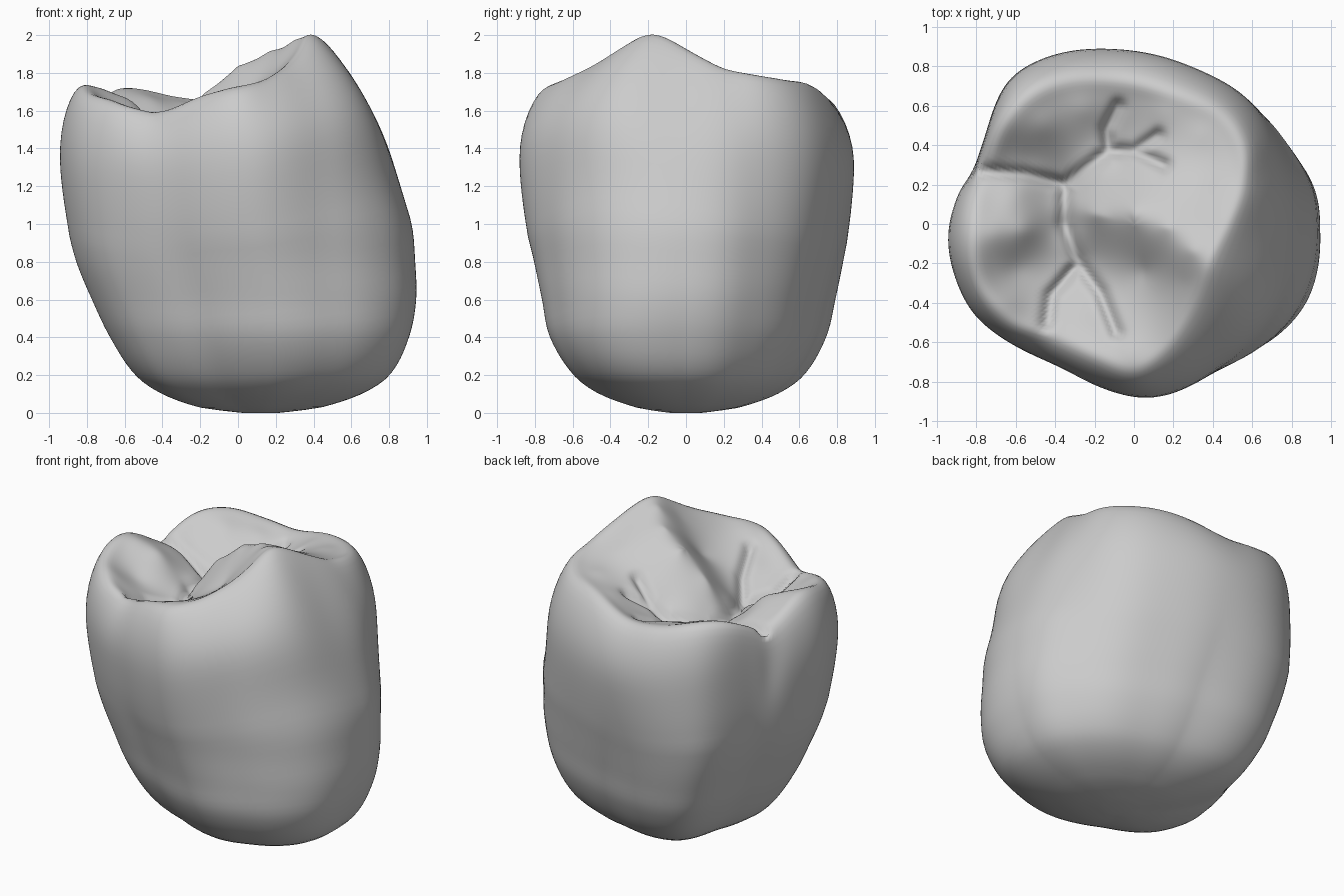
import bpy, bmesh
from math import atan2, cos, sin, pi, exp, hypot, radians
from mathutils import Vector

cube = bpy.data.objects.get("Cube")
if cube:
    bpy.data.objects.remove(cube, do_unlink=True)

SEGMENTS, WALL_RINGS, TOP_RINGS = 216, 40, 40

# Widest outline seen from above
OUTLINE = [(.94, -.05), (.91, .22), (.81, .4), (.61, .64), (.33, .79), (0, .885), (-.2, .895),
           (-.43, .855), (-.64, .73), (-.72, .56), (-.785, .355), (-.885, .18), (-.95, -.06),
           (-.91, -.28), (-.82, -.46), (-.63, -.61), (-.38, -.73), (-.17, -.835), (.08, -.89),
           (.28, -.83), (.44, -.735), (.64, -.61), (.84, -.39)]

# Crest that runs around the biting surface
RIM = [(.58, .2, 1.83), (.58, .41, 1.8), (.47, .58, 1.77), (.17, .71, 1.74), (-.1, .77, 1.67),
       (-.35, .77, 1.69), (-.55, .69, 1.74), (-.7, .53, 1.73), (-.76, .37, 1.66),
       (-.8, .27, 1.58), (-.84, .13, 1.68), (-.86, -.08, 1.76), (-.81, -.33, 1.71),
       (-.63, -.53, 1.65), (-.43, -.59, 1.61), (-.2, -.7, 1.7), (0, -.78, 1.73),
       (.16, -.67, 1.78), (.29, -.48, 1.87), (.4, -.22, 2.02), (.51, 0, 1.93)]

# Cusp slopes, inner shoulders and valley floors inside the crest
INNER = [(-.35, .2, 1.45), (-.35, 0, 1.46), (-.28, -.2, 1.46), (-.08, .38, 1.54),
         (.3, -.14, 1.98), (.17, -.02, 1.92), (0, .05, 1.85), (-.2, .05, 1.69), (.33, .2, 1.82),
         (.12, .25, 1.73), (.05, -.24, 1.68), (.25, -.3, 1.86), (0, -.5, 1.68),
         (-.2, -.45, 1.6), (-.02, -.66, 1.73), (-.56, -.03, 1.67), (-.72, -.05, 1.73),
         (-.6, .15, 1.62), (-.6, -.23, 1.56), (-.64, -.4, 1.65), (-.46, .5, 1.67),
         (-.6, .5, 1.7), (-.28, .4, 1.55), (-.25, .58, 1.64), (-.55, .32, 1.55),
         (.15, .56, 1.71), (.34, .45, 1.76), (-.12, .52, 1.57)]

# Fissures as paths over the biting surface
FISSURES = [
    [(-.8, .27), (-.55, .25), (-.35, .2), (-.13, .37), (0, .37), (.15, .3)],
    [(-.35, .2), (-.35, 0), (-.28, -.2), (-.17, -.35), (-.09, -.55)],
    [(-.3, -.22), (-.42, -.36), (-.44, -.5)],
    [(-.13, .37), (-.14, .48), (-.08, .6)],
    [(0, .37), (.12, .45)],
]

# Wall width by height, as a share of the outline, for left, back, right and front
HEIGHTS = [0, .01, .03, .1, .2, .4, .6, .8, 1, 1.3]
SHARES = [[.1, .2, .345, .56, .71, .84, .915, .953, .965, .88],
          [.09, .18, .31, .51, .65, .78, .84, .9, .955, 1],
          [.1, .2, .345, .555, .71, .83, .9, .945, .965, 1],
          [.09, .18, .3, .51, .66, .8, .85, .9, .955, 1]]
# Sideways drift of the wall's centre, and fullness of two opposite corners
DRIFT = [.12, .12, .12, .125, .13, .11, .08, .04, .01, 0]
CORNER = [0, .04, .08, .12, .14, .13, .11, .08, .05, 0]
BULGE = [1.35, 2.7, 3.2, 3.2]


def spline(xs, ys, x):
    """Smooth curve through the given samples."""
    i = max(k for k in range(len(xs) - 1) if xs[k] <= x or k == 0)
    h = xs[i + 1] - xs[i]
    t = (x - xs[i]) / h

    def slope(k):
        a, b = max(k - 1, 0), min(k + 1, len(xs) - 1)
        return h * (ys[b] - ys[a]) / (xs[b] - xs[a])
    return (ys[i] * (1 + 2 * t) * (1 - t) ** 2 + slope(i) * t * (1 - t) ** 2
            + ys[i + 1] * t * t * (3 - 2 * t) + slope(i + 1) * t * t * (t - 1))


def around(points, value):
    """Turn outline points into a smooth periodic function of the angle."""
    base = sorted((atan2(p[1], p[0]) % (2 * pi), value(p)) for p in points)
    loop = [(a + turn * 2 * pi, v) for turn in (-1, 0, 1) for a, v in base]
    xs, ys = zip(*loop)
    return lambda angle: spline(xs, ys, angle % (2 * pi))


def by_side(values, angle):
    """Blend four side values by direction, with a narrow lobe on the left."""
    x, y = cos(angle), sin(angle)
    w = x ** 4 if x > 0 else x ** 2
    return values[0 if x > 0 else 2] * w + values[1 if y > 0 else 3] * (1 - w)


def solve(rows):
    """Solve a small linear system by elimination."""
    n = len(rows)
    for c in range(n):
        p = max(range(c, n), key=lambda r: abs(rows[r][c]))
        rows[c], rows[p] = rows[p], rows[c]
        for r in range(n):
            if r != c:
                f = rows[r][c] / rows[c][c]
                rows[r] = [a - f * b for a, b in zip(rows[r], rows[c])]
    return [rows[i][n] / rows[i][i] for i in range(n)]


def radius(p):
    return hypot(p[0], p[1])


raw_outline = around(OUTLINE, radius)
rim_radius = around(RIM, radius)
rim_height = around(RIM, lambda p: p[2])

controls = RIM + INNER
weights = solve([[hypot(p[0] - q[0], p[1] - q[1]) for q in controls] + [p[2]] for p in controls])


def outline(angle):
    """Outline radius with small kinks averaged away."""
    return sum(raw_outline(angle + step * .07) for step in (-1, 0, 1)) / 3


def fissure_depth(x, y):
    spot, nearest = Vector((x, y)), 1
    for path in FISSURES:
        for a, b in zip(path, path[1:]):
            a, b = Vector(a), Vector(b)
            t = min(1, max(0, (spot - a).dot(b - a) / (b - a).length_squared))
            nearest = min(nearest, (spot - a.lerp(b, t)).length)
    return .05 * exp(-(nearest / .032) ** 2)


def surface(x, y):
    return sum(w * hypot(x - p[0], y - p[1]) for w, p in zip(weights, controls))


def wall_point(angle, t):
    """Point on the outer wall, t running from base to crest."""
    top = rim_height(angle)
    z = top * t ** 1.6
    wide, drift = outline(angle), 0
    if z < HEIGHTS[-1]:
        r = wide * by_side([spline(HEIGHTS, s, z) for s in SHARES], angle)
        r *= 1 + spline(HEIGHTS, CORNER, z) * max(0, -sin(2 * angle)) ** 1.5
        drift = spline(HEIGHTS, DRIFT, z)
    else:
        u = (z - HEIGHTS[-1]) / (top - HEIGHTS[-1])
        start = wide * by_side([s[-1] for s in SHARES], angle)
        r = start + (rim_radius(angle) - start) * u ** by_side(BULGE, angle)
    # Side notch where the fissure runs over the crest
    fade = min(1, max(0, (z - 1.15) / .3)) * (1 - t ** 12)
    r -= .07 * fade * exp(-((angle - radians(162)) / radians(3)) ** 2)
    return r * cos(angle) + drift, r * sin(angle), z


bm = bmesh.new()
angles = [2 * pi * i / SEGMENTS for i in range(SEGMENTS)]
rings = [[bm.verts.new(wall_point(a, k / WALL_RINGS)) for a in angles]
         for k in range(WALL_RINGS + 1)]

# Biting surface, ring by ring towards the middle
for k in range(1, TOP_RINGS):
    s = 1 - k / TOP_RINGS
    ring = []
    for a in angles:
        x, y = rim_radius(a) * s * cos(a), rim_radius(a) * s * sin(a)
        blend = min(1, (1 - s) * 8)
        z = surface(x, y) * blend + rim_height(a) * (1 - blend)
        ring.append(bm.verts.new((x, y, z)))
    rings.append(ring)

for low, high in zip(rings, rings[1:]):
    for i in range(SEGMENTS):
        j = (i + 1) % SEGMENTS
        bm.faces.new((low[i], low[j], high[j], high[i]))
bm.faces.new(rings[0][::-1])
middle = bm.verts.new((0, 0, surface(0, 0)))
for i in range(SEGMENTS):
    bm.faces.new((rings[-1][i], rings[-1][(i + 1) % SEGMENTS], middle))

# Round the crest and soften the cusps, then press in the fissures
crest = [v for ring in rings[WALL_RINGS - 3:WALL_RINGS + 5] for v in ring]
upper = [v for ring in rings[WALL_RINGS - 12:] for v in ring]
for verts, passes in ((crest, 6), (upper, 9)):
    for _ in range(passes):
        bmesh.ops.smooth_vert(bm, verts=verts, factor=.5, use_axis_x=True,
                              use_axis_y=True, use_axis_z=True)
for ring in rings[WALL_RINGS + 1:]:
    for v in ring:
        v.co.z -= fissure_depth(v.co.x, v.co.y)

mesh = bpy.data.meshes.new("tooth_crown")
bm.to_mesh(mesh)
bm.free()
crown = bpy.data.objects.new("tooth_crown", mesh)
bpy.context.collection.objects.link(crown)

# Plain grey enamel
grey = bpy.data.materials.new("enamel_grey")
grey.use_nodes = True
colour = (.6, .6, .6, 1)
grey.diffuse_color = colour
grey.node_tree.nodes["Principled BSDF"].inputs["Base Color"].default_value = colour
mesh.materials.append(grey)

bpy.context.view_layer.objects.active = crown
crown.select_set(True)
bpy.ops.object.shade_smooth()
